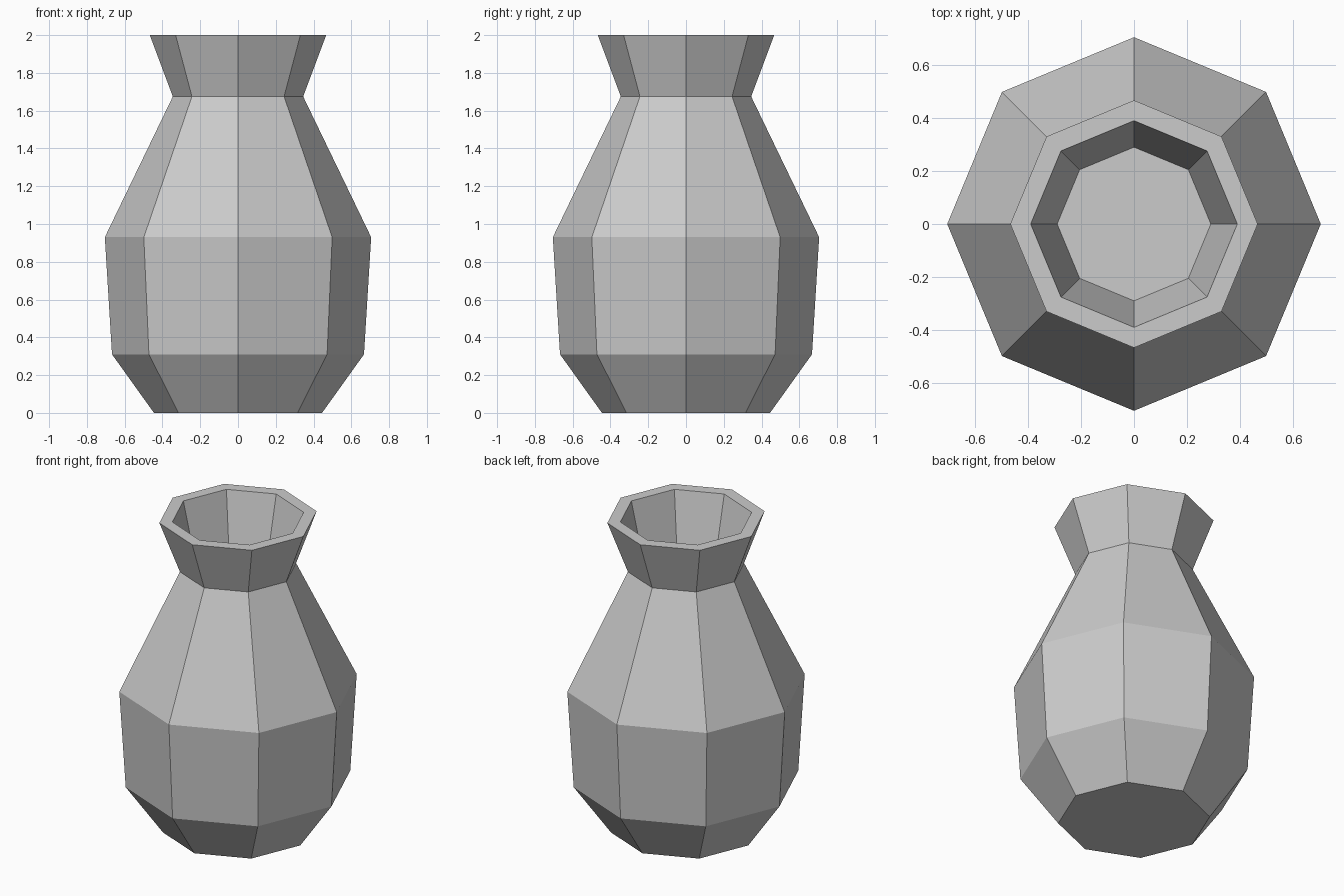
import bpy, bmesh
from math import cos, sin, tau

if "Cube" in bpy.data.objects:
    bpy.data.objects.remove(bpy.data.objects["Cube"])

SIDES = 8
# (radius, height) rings: outer foot up to the lip, then down inside the mouth
PROFILE = [(0.445, 0.0), (0.667, 0.31), (0.705, 0.93), (0.345, 1.675),
           (0.467, 2.0), (0.39, 2.0), (0.29, 1.57)]

bm = bmesh.new()


def ring(radius, z):
    return [bm.verts.new((radius * cos(tau * i / SIDES), radius * sin(tau * i / SIDES), z))
            for i in range(SIDES)]


rings = [ring(r, z) for r, z in PROFILE]

# walls, lip and mouth
for low, high in zip(rings, rings[1:]):
    for i in range(SIDES):
        j = (i + 1) % SIDES
        bm.faces.new((low[i], low[j], high[j], high[i]))

# base and mouth floor
bm.faces.new(rings[0][::-1])
bm.faces.new(rings[-1])

mesh = bpy.data.meshes.new("vase")
bm.to_mesh(mesh)
bm.free()
vase = bpy.data.objects.new("vase", mesh)
bpy.context.collection.objects.link(vase)
